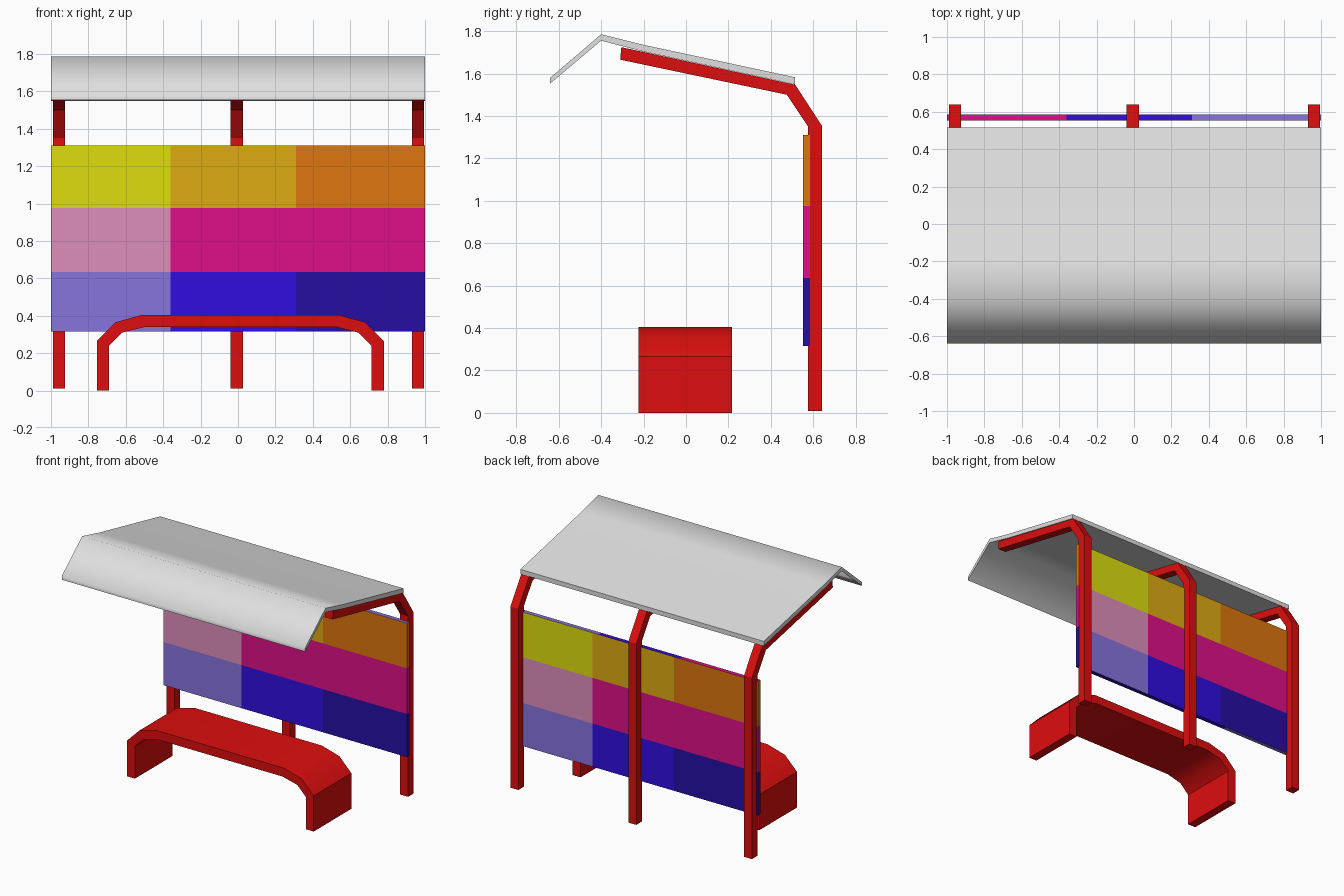
import bpy, bmesh, math
from mathutils import Vector

if "Cube" in bpy.data.objects:
    bpy.data.objects.remove(bpy.data.objects["Cube"])


def material(name, r, g, b):
    lin = [((c / 255 + 0.055) / 1.055) ** 2.4 if c > 10 else c / 255 / 12.92 for c in (r, g, b)]
    m = bpy.data.materials.new(name)
    m.diffuse_color = (*lin, 1)
    m.use_nodes = True
    m.node_tree.nodes["Principled BSDF"].inputs["Base Color"].default_value = m.diffuse_color
    return m


RED = material("red paint", 222, 14, 14)
GREY = material("light grey", 224, 224, 224)
PANEL = [material(*a) for a in (
    ("lavender", 135, 115, 222), ("blue", 49, 13, 222), ("navy", 38, 15, 164),
    ("pink", 222, 142, 187), ("magenta", 222, 15, 136),
    ("yellow", 222, 222, 16), ("gold", 222, 170, 18), ("orange", 222, 118, 15))]
GRID = [[0, 1, 2], [3, 4, 4], [5, 6, 7]]  # rows from the bottom up


def finish(bm, name, mats, smooth=None):
    bmesh.ops.recalc_face_normals(bm, faces=bm.faces)
    me = bpy.data.meshes.new(name)
    bm.to_mesh(me)
    bm.free()
    ob = bpy.data.objects.new(name, me)
    bpy.context.collection.objects.link(ob)
    for m in mats:
        me.materials.append(m)
    if smooth:
        bpy.ops.object.select_all(action='DESELECT')
        ob.select_set(True)
        bpy.context.view_layer.objects.active = ob
        bpy.ops.object.shade_smooth_by_angle(angle=math.radians(smooth))
    return ob


def band(name, outer, inner, a, b, place, mat, smooth=None):
    """Solid strip between two matching polylines, extruded from a to b."""
    bm = bmesh.new()
    rings = []
    for (o, i) in zip(outer, inner):
        rings.append([bm.verts.new(place(p, t)) for p, t in ((o, a), (o, b), (i, b), (i, a))])
    for r, s in zip(rings, rings[1:]):
        for k in range(4):
            j = (k + 1) % 4
            bm.faces.new((r[k], r[j], s[j], s[k]))
    bm.faces.new(rings[0])
    bm.faces.new(rings[-1])
    return finish(bm, name, [mat], smooth)


def along_x(p, t):
    return (t, p[0], p[1])


def along_y(p, t):
    return (p[0], t, p[1])


# Bent roof sheet
band("roof", [(-0.64, 1.58), (-0.40, 1.785), (-0.20, 1.735), (0.515, 1.582)],
     [(-0.64, 1.553), (-0.40, 1.755), (-0.20, 1.703), (0.515, 1.548)],
     -1, 1, along_x, GREY, 60)

# Three bent posts carrying the roof
for name, x in (("left_post", -0.957), ("middle_post", -0.007), ("right_post", 0.962)):
    band(name, [(0.64, 0.01), (0.64, 1.355), (0.515, 1.547), (-0.305, 1.724)],
         [(0.575, 0.01), (0.575, 1.35), (0.475, 1.50), (-0.31, 1.665)],
         x - 0.0325, x + 0.0325, along_x, RED)

# Bench: one folded arch
half_out = [(0.767, 0), (0.767, 0.265), (0.668, 0.365), (0.525, 0.405)]
half_in = [(0.702, 0), (0.702, 0.24), (0.632, 0.31), (0.512, 0.34)]


def arch(half):
    pts = [(-x, z) for x, z in half] + half[::-1]
    return [(x + 0.0125, z) for x, z in pts]


band("bench", arch(half_out), arch(half_in), -0.225, 0.217, along_y, RED, 35)

# Back panel: box cut into patches, the back face repeats the pattern as seen from behind
bm = bmesh.new()
bmesh.ops.create_cube(bm, size=1)
for v in bm.verts:
    v.co = (v.co.x * 2, 0.569 + v.co.y * 0.033, 0.8125 + v.co.z * 0.995)
cuts = [((x, 0, 0), (1, 0, 0)) for x in (-0.36, -0.31, 0.31, 0.36)]
cuts += [((0, 0, z), (0, 0, 1)) for z in (0.635, 0.975)]
for co, no in cuts:
    bmesh.ops.bisect_plane(bm, geom=bm.verts[:] + bm.edges[:] + bm.faces[:],
                           plane_co=co, plane_no=no)
bmesh.ops.recalc_face_normals(bm, faces=bm.faces)
for f in bm.faces:
    c, n = f.calc_center_median(), f.normal
    x = -c.x if n.y > 0.5 else c.x
    col = (x > -0.36) + (x > 0.31)
    row = (c.z > 0.635) + (c.z > 0.975)
    if abs(n.x) > 0.5:
        col = 2
    f.material_index = (4, 1, 0)[col] if n.z > 0.5 else GRID[row][col]
finish(bm, "back_panel", PANEL)
